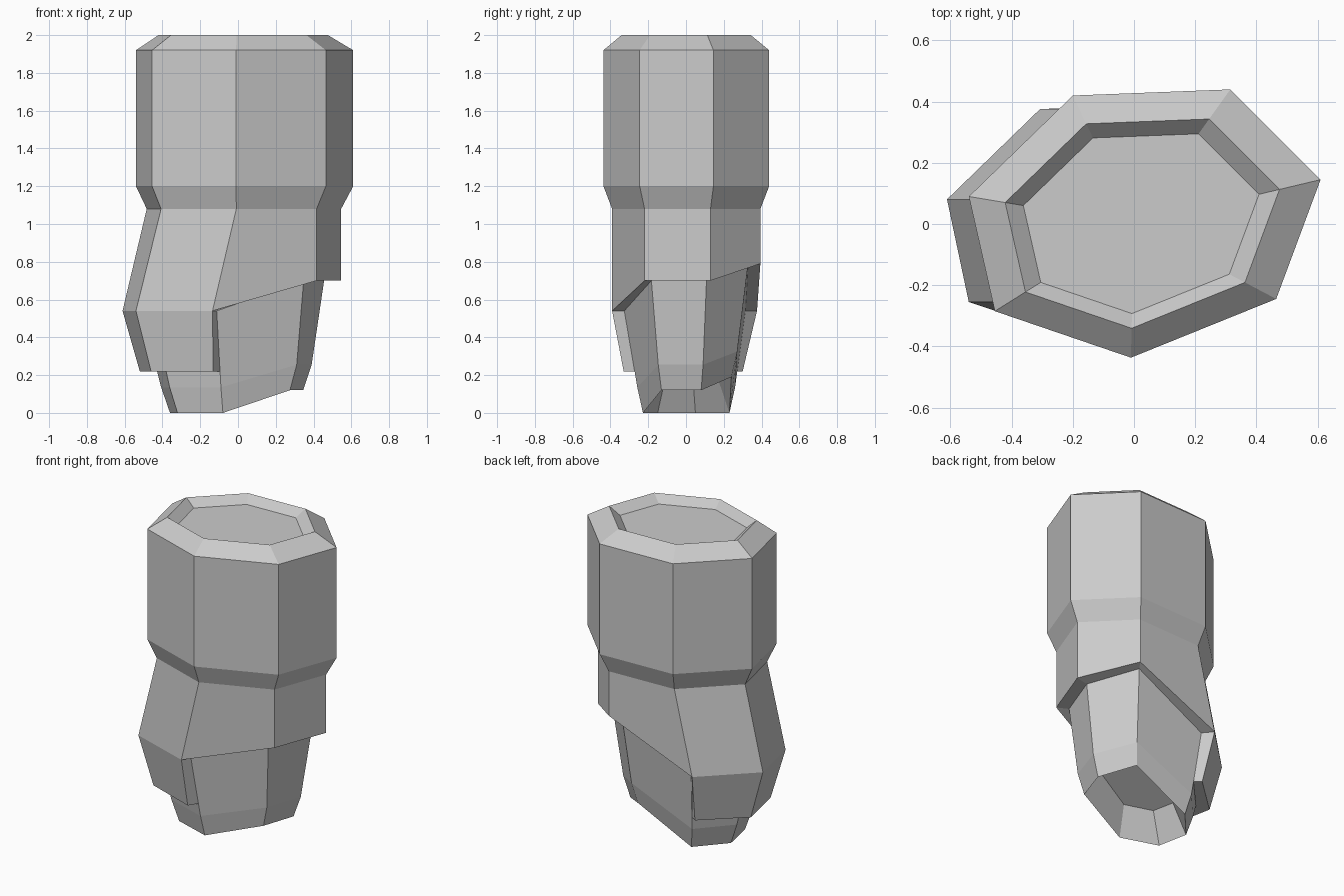
import bpy, bmesh
from mathutils import Vector

if "Cube" in bpy.data.objects:
    bpy.data.objects.remove(bpy.data.objects["Cube"])

# Seven-sided outline of the upper sleeve, counter-clockwise from the back right
OUTLINE = [(.315, .44), (-.20, .42), (-.54, .09), (-.455, -.285),
           (-.01, -.437), (.465, -.245), (.61, .145)]


def ring(scale, z):
    return [Vector((x * scale, y * scale, z)) for x, y in OUTLINE]


def resize(pts, scale, dz=0.0):
    return [Vector((p.x * scale, p.y * scale, p.z + dz)) for p in pts]


def loft(name, rings, closed=True, caps=True):
    bm = bmesh.new()
    rows = [[bm.verts.new(p) for p in r] for r in rings]
    n = len(rows[0])
    for a, b in zip(rows, rows[1:]):
        for i in range(n if closed else n - 1):
            j = (i + 1) % n
            bm.faces.new((a[i], a[j], b[j], b[i]))
    if caps:
        bm.faces.new(rows[0])
        bm.faces.new(rows[-1])
    bmesh.ops.recalc_face_normals(bm, faces=bm.faces)
    mesh = bpy.data.meshes.new(name)
    bm.to_mesh(mesh)
    bm.free()
    obj = bpy.data.objects.new(name, mesh)
    bpy.context.collection.objects.link(obj)
    return obj


# Slanted hem: the left corners lean outward and hang lower
waist = ring(.895, 1.08)
lean = [0, -.128, -.128, -.133, -.126, 0, 0]
hem_z = [.79, .54, .54, .54, .54, .70, .70]
hem = [Vector((p.x + d, p.y, z)) for p, d, z in zip(waist, lean, hem_z)]

# Tapered core below the hem
core_top = resize(hem, .835)
foot = [Vector(p) for p in [(.18, .24, .19), (-.20, .23, 0), (-.36, .05, 0),
                            (-.32, -.15, 0), (-.08, -.228, 0),
                            (.275, -.13, .12), (.345, .08, .12)]]
core_mid = resize(foot, 1.13, .135)

# Recess in the underside
hollow = [Vector((p.x * .75, p.y * .72, p.z + .19)) for p in foot]

loft("body", [ring(.67, 1.95), ring(.78, 2.0), ring(1, 1.92), ring(1, 1.2),
              waist, hem, core_top, core_mid, foot, hollow])

# Flap hanging from the low left side of the hem
outer_top = hem[1:5]
outer_low = [Vector(p) for p in [(-.275, .30, .22), (-.52, .075, .22),
                                 (-.46, -.215, .22), (-.132, -.33, .22)]]
inner_top = core_top[1:5]
inner_low = [t.lerp(m, .8) for t, m in zip(inner_top, core_mid[1:5])]
for p in inner_low:
    p.z = .22
columns = [list(c) for c in zip(outer_top, outer_low, inner_low, inner_top)]
loft("side_flap", columns)
